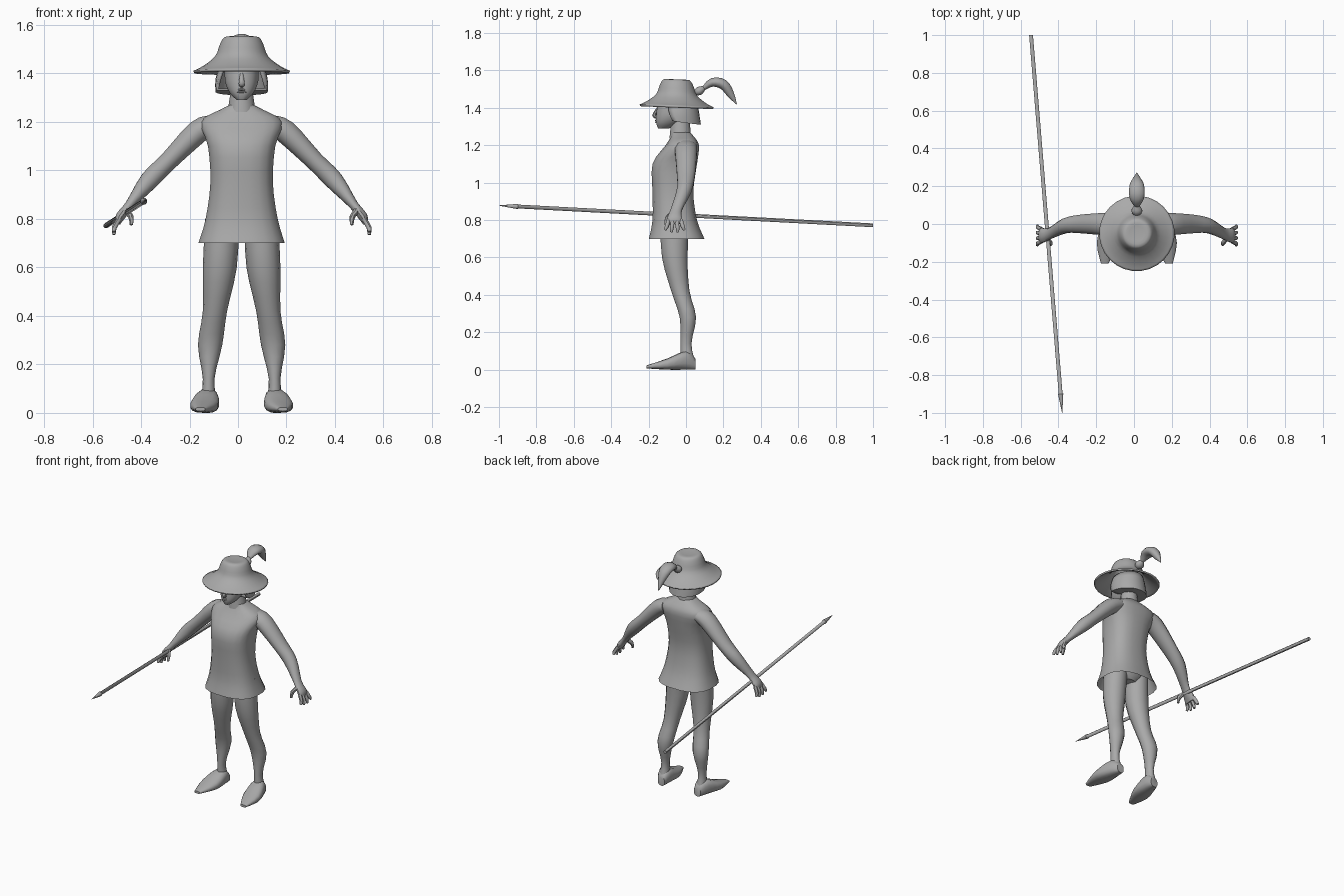
import bpy, bmesh, math
from mathutils import Vector

if "Cube" in bpy.data.objects:
    bpy.data.objects.remove(bpy.data.objects["Cube"], do_unlink=True)

BODY_X = .015  # body centre line
X, Y, Z = Vector((1, 0, 0)), Vector((0, 1, 0)), Vector((0, 0, 1))

grey = bpy.data.materials.new("plain grey")
grey.use_nodes = True
colour = (.4, .4, .4, 1)
grey.diffuse_color = colour
grey.node_tree.nodes["Principled BSDF"].inputs["Base Color"].default_value = colour


def finish(name, bm, thickness=0):
    """Turn a bmesh into a smooth shaded object, with optional shell thickness."""
    bmesh.ops.recalc_face_normals(bm, faces=bm.faces)
    mesh = bpy.data.meshes.new(name)
    bm.to_mesh(mesh)
    bm.free()
    mesh.materials.append(grey)
    obj = bpy.data.objects.new(name, mesh)
    bpy.context.collection.objects.link(obj)
    bpy.ops.object.select_all(action="DESELECT")
    obj.select_set(True)
    bpy.context.view_layer.objects.active = obj
    bpy.ops.object.shade_smooth_by_angle(angle=math.radians(45))
    if thickness:
        shell = obj.modifiers.new("thickness", "SOLIDIFY")
        shell.thickness = thickness


def bridge(bm, rows, closed=True):
    """Join neighbouring rows of vertices with quads."""
    for lower, upper in zip(rows, rows[1:]):
        count = len(lower)
        for i in range(count if closed else count - 1):
            j = (i + 1) % count
            bm.faces.new((lower[i], lower[j], upper[j], upper[i]))


def flow(rings, steps):
    """Add in-between rings along a smooth curve through the given ones."""
    result = []
    for k in range(len(rings) - 1):
        before, start = rings[max(k - 1, 0)], rings[k]
        end, after = rings[k + 1], rings[min(k + 2, len(rings) - 1)]
        for step in range(steps):
            t = step / steps
            result.append([b + t / 2 * (c - a + t * (2 * a - 5 * b + 4 * c - d
                                                     + t * (3 * (b - c) + d - a)))
                           for a, b, c, d in zip(before, start, end, after)])
    return result + [list(rings[-1])]


def sweep(name, rings, ref, axis=None, sides=12, power=2, steps=3,
          bottom=True, top=True, mirror=1, thickness=0):
    """Loft rings of (x, y, z, radius along ref, radius across)."""
    bm, rows = bmesh.new(), []
    rings = flow(rings, steps)
    centres = [Vector(ring[:3]) for ring in rings]
    for k, (centre, ring) in enumerate(zip(centres, rings)):
        ahead = centres[min(k + 1, len(centres) - 1)]
        behind = centres[max(k - 1, 0)]
        along = axis or (ahead - behind).normalized()
        u = (ref - along * ref.dot(along)).normalized()
        v = along.cross(u)
        row = []
        for i in range(sides):
            angle = math.tau * (i + .5) / sides
            c, s = [math.copysign(abs(value) ** (2 / power), value)
                    for value in (math.cos(angle), math.sin(angle))]
            point = centre + u * c * ring[3] + v * s * ring[4]
            point.x = BODY_X + mirror * point.x
            row.append(bm.verts.new(point))
        rows.append(row)
    bridge(bm, rows)
    if bottom:
        bm.faces.new(rows[0])
    if top:
        bm.faces.new(rows[-1])
    finish(name, bm, thickness)


# Tunic with an open flared hem, and the hips inside it
sweep("tunic", [(0, -.05, .7, .15, .18), (0, -.06, .8, .12, .15), (0, -.07, .95, .11, .13),
                (0, -.06, 1.1, .12, .14), (0, -.02, 1.2, .09, .17),
                (0, -.02, 1.25, .06, .09), (0, -.03, 1.27, .05, .05)],
      Y, axis=Z, sides=20, power=2.6, bottom=False)
sweep("pelvis", [(0, -.05, .72, .05, .06), (0, -.05, .77, .08, .12), (0, -.06, .84, .08, .12)],
      Y, axis=Z)

# Neck, head and face
sweep("neck", [(0, -.03, 1.24, .06, .06), (0, -.03, 1.34, .05, .045)], Y, axis=Z)
sweep("head", [(0, -.12, 1.29, .03, .02), (0, -.1, 1.32, .06, .05),
               (0, -.07, 1.37, .09, .07), (0, -.05, 1.45, .1, .07)],
      Y, axis=Z, sides=16, power=2.3)
sweep("nose", [(0, -.15, 1.4, .006, .006), (0, -.17, 1.36, .013, .012),
               (0, -.15, 1.35, .01, .01)], X, sides=8)
for lip, height in (("upper_lip", 1.333), ("lower_lip", 1.324)):
    sweep(lip, [(-.024, -.15, height, .003, .003), (0, -.158, height, .008, .005),
                (.024, -.15, height, .003, .003)], Y, sides=8)

# Bobbed hair wrapping the sides and back, rising towards the face
bm, rows = bmesh.new(), []
for level in range(5):
    drop = level / 4
    half_width = .09 + .02 * math.sin(drop * 2)
    depth = .1 + .02 * drop
    reach = 2.15 - .3 * drop ** 2
    row = []
    for i in range(17):
        turn = i / 8 - 1
        height = 1.44 - .13 * drop + .02 * drop * turn ** 2
        row.append(bm.verts.new((BODY_X + half_width * math.sin(reach * turn),
                                 depth * math.cos(reach * turn) - .04, height)))
    rows.append(row)
bridge(bm, rows, closed=False)
bm.faces.new(rows[-1])
finish("hair", bm, thickness=.012)

# Wide hat, hollow below and tipped slightly back
tilt = Vector((0, .04, 1)).normalized()
sweep("hat", [(0, -.05, z, radius, radius) for radius, z in
              ((.2, 1.41), (.16, 1.43), (.11, 1.47), (.09, 1.52), (.07, 1.55), (.03, 1.55))],
      Y, axis=tilt, sides=28, bottom=False, thickness=.01)

# Plume and its round socket
sweep("plume_socket", [(0, .04, 1.48, .01, .01), (0, .07, 1.49, .03, .024),
                       (0, .1, 1.51, .01, .01)], X)
sweep("plume", [(0, .09, 1.5, .01, .01), (0, .14, 1.536, .04, .024), (0, .2, 1.525, .04, .028),
                (0, .24, 1.47, .02, .02), (0, .27, 1.42, .002, .002)], X)

# Limbs, once per side
for mirror, word in ((1, "left_"), (-1, "right_")):
    sweep(word + "arm", [(.12, 0, 1.19, .06, .04), (.18, 0, 1.16, .06, .05),
                         (.3, 0, 1.04, .05, .04), (.38, -.01, .96, .04, .04),
                         (.46, -.05, .86, .03, .02), (.5, -.06, .81, .04, .02),
                         (.51, -.06, .78, .04, .01)], Y, mirror=mirror)

    # Four spread fingers and a thumb
    for k, finger in enumerate(("index", "middle", "ring", "little")):
        root = .022 * k - .093
        tip = .035 * k - .113
        reach = .735 if finger in ("middle", "ring") else .747
        sweep(word + finger + "_finger",
              [(.505, root, .8, .011, .011), (.525, (root + tip) / 2, .765, .011, .011),
               (.526, tip, reach, .007, .007)], Y, sides=8, steps=2, mirror=mirror)
    sweep(word + "thumb", [(.48, -.07, .84, .014, .014), (.457, -.1, .81, .013, .012),
                           (.455, -.11, .775, .007, .007)], Y, sides=8, steps=2, mirror=mirror)

    # Leg from hip to ankle, then a foot with a flat sole
    sweep(word + "leg", [(.08, -.06, .8, .08, .07), (.09, -.06, .6, .07, .07),
                         (.11, -.03, .42, .05, .05), (.13, .01, .28, .045, .05),
                         (.136, 0, .14, .03, .024), (.136, .01, .04, .04, .036)],
          Y, axis=Z, sides=14, mirror=mirror)
    sweep(word + "foot", [(.133, .05, .03, .025, .03), (.14, 0, .05, .045, .05),
                          (.155, -.1, .03, .058, .03), (.17, -.21, .015, .02, .008)],
          X, axis=Y, sides=14, power=2.6, mirror=mirror)

# Spear with a tapered point, held level in the right hand
point, butt = Vector((-.395, -1, .878)), Vector((-.56, 1, .772))
sweep("spear", [(*point.lerp(butt, t), radius, radius) for t, radius in
                ((0, .001), (.05, .015), (.052, .011), (1, .011))], X, sides=8, steps=1)
